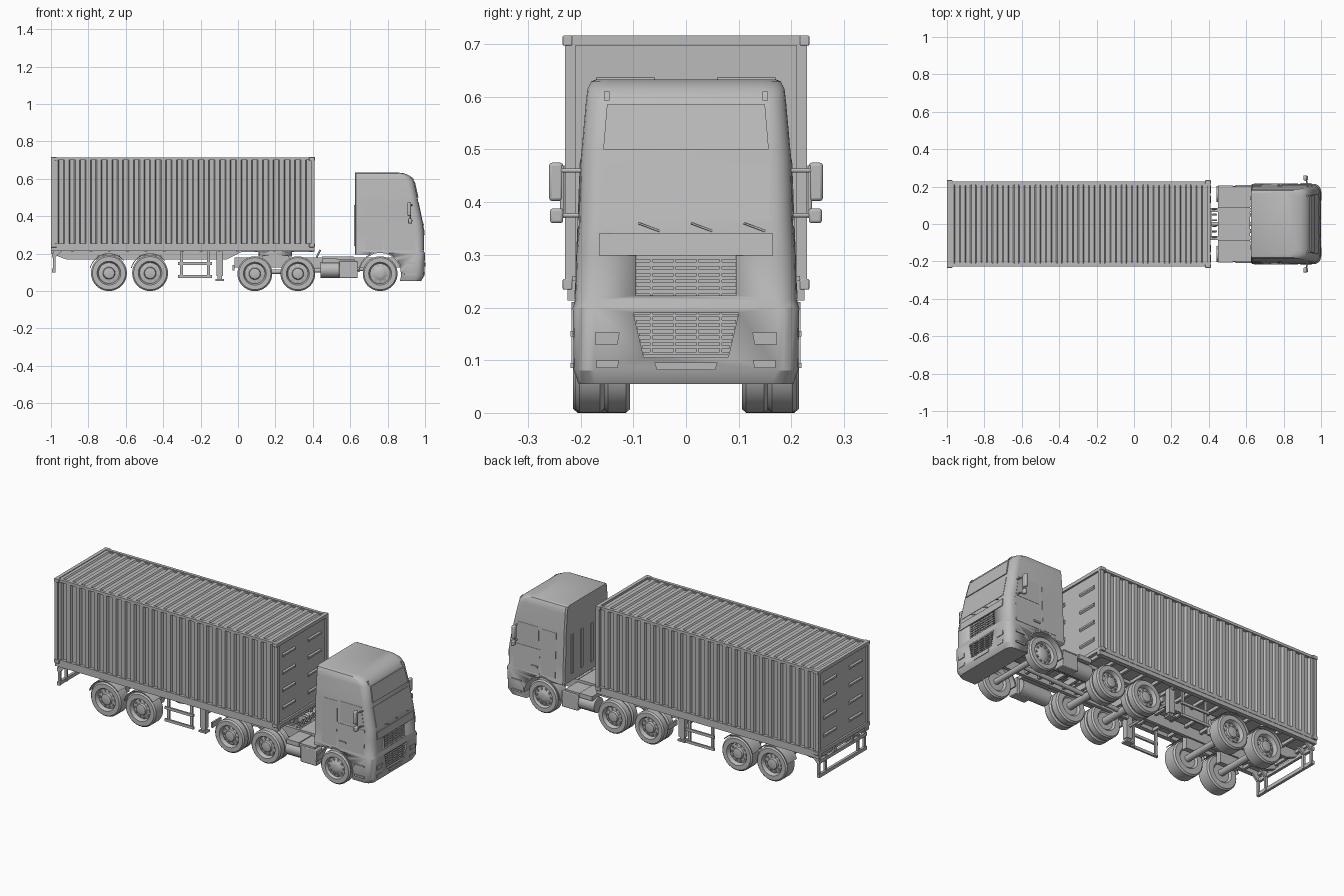
import bpy, bmesh, math
from mathutils import Matrix, Vector

cube = bpy.data.objects.get("Cube")
if cube:
    bpy.data.objects.remove(cube)

paint = bpy.data.materials.new("plain grey")
paint.use_nodes = True
GREY = (.5, .5, .5, 1)
paint.diffuse_color = GREY
paint.node_tree.nodes["Principled BSDF"].inputs["Base Color"].default_value = GREY


# Helpers: all lengths below are in hundredths of a unit
def finish(name, bm, bevel=0):
    bmesh.ops.scale(bm, vec=Vector((.01, .01, .01)), verts=bm.verts)
    bmesh.ops.recalc_face_normals(bm, faces=bm.faces)
    mesh = bpy.data.meshes.new(name)
    bm.to_mesh(mesh)
    bm.free()
    mesh.materials.append(paint)
    mesh.shade_smooth()
    mesh.set_sharp_from_angle(angle=math.radians(30))
    obj = bpy.data.objects.new(name, mesh)
    bpy.context.collection.objects.link(obj)
    if bevel:
        mod = obj.modifiers.new("Bevel", "BEVEL")
        mod.width = bevel * .01
        mod.segments = 2
    return obj


def loft(bm, rings, caps=True):
    rows = [[bm.verts.new(p) for p in ring] for ring in rings]
    for a, b in zip(rows, rows[1:]):
        for i in range(len(a)):
            j = (i + 1) % len(a)
            bm.faces.new((a[i], a[j], b[j], b[i]))
    if caps:
        bm.faces.new(rows[0][::-1])
        bm.faces.new(rows[-1])


def prism(name, outline, axis, span, mirror=False, bevel=0):
    place = {"x": lambda p, d: (d, p[0], p[1]),
             "y": lambda p, d: (p[0], d, p[1]),
             "z": lambda p, d: (p[0], p[1], d)}[axis]
    bm = bmesh.new()
    rings = [[place(p, d) for p in outline] for d in span]
    loft(bm, rings)
    if mirror:
        loft(bm, [[(x, -y, z) for x, y, z in ring] for ring in rings])
    return finish(name, bm, bevel)


def box(name, x, y, z, mirror=False, bevel=0):
    corners = [(x[0], y[0]), (x[1], y[0]), (x[1], y[1]), (x[0], y[1])]
    return prism(name, corners, "z", z, mirror, bevel)


def rod(name, start, end, radius, mirror=False):
    a, b = Vector(start), Vector(end)
    bm = bmesh.new()
    for side in ((1, -1) if mirror else (1,)):
        p, q = (Vector((v.x, v.y * side, v.z)) for v in (a, b))
        turn = (q - p).to_track_quat("Z", "Y").to_matrix().to_4x4()
        bmesh.ops.create_cone(bm, cap_ends=True, segments=16, radius1=radius, radius2=radius,
                              depth=(q - p).length, matrix=Matrix.Translation((p + q) / 2) @ turn)
    return finish(name, bm)


def circle(cx, y, cz, r, count=40):
    return [(cx + r * math.cos(i * math.tau / count), y, cz + r * math.sin(i * math.tau / count))
            for i in range(count)]


def arch(name, cx, cz, r, thick, y, start, stop):
    angles = [math.radians(start + (stop - start) * i / 14) for i in range(15)]
    line = [(cx + r * math.cos(a), cz + r * math.sin(a)) for a in angles]
    line += [(cx + (r - thick) * math.cos(a), cz + (r - thick) * math.sin(a)) for a in angles[::-1]]
    return prism(name, line, "y", y, True)


def wheel(name, cx, r, outer, width, dish):
    """Lathed tyre with dished rim, hub and a ring of bolts, on both sides."""
    bm = bmesh.new()
    inner = outer - width
    profile = [(.3, inner + 1), (.5, inner + 1), (.6, inner), (.92, inner), (1, inner + .8),
               (1, outer - .8), (.92, outer), (.66, outer), (.62, outer - .5),
               (.58, outer - dish), (.34, outer - dish + .5), (.3, outer - .6), (.15, outer - .3)]
    for side in (1, -1):
        loft(bm, [circle(cx, y * side, r, k * r) for k, y in profile])
        for x, y, z in circle(cx, outer - dish + .5, r, r * .46, 10):
            loft(bm, [circle(x, (y + d) * side, z, .6, 6) for d in (-.6, .3)])
    return finish(name, bm)


# Wheels
for label, cx in (("front", -47), ("rear", -69)):
    wheel(f"trailer_{label}_wheels", cx, 9.6, 21.4, 8, 2.2)
    arch(f"trailer_{label}_mudguards", cx, 9.6, 10.6, .4, (13, 21.5), 40, 165)
    rod(f"trailer_{label}_axle", (cx, -16, 9.6), (cx, 16, 9.6), 1.8)
    box(f"trailer_{label}_suspension", (cx - 6, cx + 6), (8, 11), (11, 19), True)
for label, cx in (("middle", 32), ("rear", 9)):
    wheel(f"tractor_{label}_outer_wheels", cx, 9.3, 21, 5, 2.2)
    wheel(f"tractor_{label}_inner_wheels", cx, 9.3, 15.6, 5, 2)
    rod(f"tractor_{label}_axle", (cx, -18, 9.3), (cx, 18, 9.3), 2)
wheel("steer_wheels", 76, 9.3, 21, 5.5, 1.4)
rod("steer_axle", (76, -18, 9.3), (76, 18, 9.3), 1.6)
rod("drive_shaft", (9, 0, 10), (72, 0, 12), 1.2)

# Container shell
END_X, NOSE_X = -100, 41


def corrugation(low, high, ribs=24):
    pitch = (NOSE_X - END_X - 3) / ribs
    line = []
    for i in range(ribs):
        x = END_X + 1.5 + i * pitch
        line += [(x + pitch * f, h) for f, h in ((0, high), (.4, high), (.5, low), (.9, low))]
    return line + [(NOSE_X - 1.5, high)]


def backed(line, depth):
    return line + [(line[-1][0], depth), (line[0][0], depth)]


prism("container_side_walls", backed(corrugation(21, 22.3), 20.5), "z", (24, 71), True)
prism("container_roof", backed(corrugation(70.4, 71.2), 70), "y", (-22, 22))
box("container_floor", (END_X + 1, NOSE_X - 1), (-22, 22), (23.5, 25))
for label, z in (("bottom", (23.5, 25.5)), ("top", (70, 71.5))):
    box(f"container_{label}_side_rails", (END_X, NOSE_X), (21, 22.7), z, True)
for label, x, out in (("nose", NOSE_X, 1), ("tail", END_X, -1)):
    box(f"container_{label}_wall", (x - 2 * out, x - out), (-21.5, 21.5), (24, 71))
    box(f"container_{label}_posts", sorted((x - 2 * out, x)), (21, 23), (24, 71), True)
    for level, z in (("top", (69.7, 71.6)), ("bottom", (23.4, 25.4))):
        box(f"container_{label}_{level}_beam", sorted((x - 2 * out, x)), (-22, 22), z)
        box(f"container_{label}_{level}_castings", sorted((x - 3 * out, x + .1 * out)),
            (21.6, 23.4), z, True, .2)
    for i in range(4):
        z = 32 + i * 10
        bar = [(x - 1.5 * out, z - 1), (x - .2 * out, z), (x - .2 * out, z + 1), (x - 1.5 * out, z + 2)]
        prism(f"container_{label}_pressing_{i + 1}", bar, "y", (6, 17), True)

# Trailer chassis
box("trailer_deck_edges", (END_X, NOSE_X), (20, 22.5), (21.3, 23.5), True)
beam = [(END_X, 23), (NOSE_X, 23), (NOSE_X, 21), (2, 21), (-6, 17), (-92, 17), (END_X, 20)]
prism("trailer_main_beams", beam, "y", (7, 9), True)
for i in range(15):
    x = END_X + 1 + i * 9.8
    box(f"trailer_cross_beam_{i + 1}", (x, x + 1.5), (-21, 21), (21.2, 23))
box("landing_legs", (-11.5, -8), (15, 18), (8, 22), True)
box("landing_feet", (-12, -7.5), (14.5, 18.5), (5.5, 6.5), True)
box("landing_leg_shafts", (-11, -8.5), (15.5, 17.5), (6, 9), True)
rod("landing_cross_shaft", (-10, -16, 15), (-10, 16, 15), .7)
for label, z in (("lower", 7), ("upper", 14)):
    box(f"side_guard_{label}_rails", (-32, -14), (19.5, 20.5), (z, z + 1.5), True)
for label, x in (("rear", -31), ("front", -16.5)):
    box(f"side_guard_{label}_posts", (x, x + 1.5), (18.7, 19.7), (7, 22), True)
brace = [(-99, 21.5), (-99, 10), (-97.6, 10), (-97.6, 18), (-94, 21.5)]
prism("rear_bumper_legs", brace, "y", (14, 15.2), True)
prism("rear_bumper_outer_legs", brace, "y", (20, 21.2), True)
box("rear_bumper_bar", (-99.5, -98), (-21.5, 21.5), (10, 12))
box("rear_light_bar", (-99.5, -98), (-21.5, 21.5), (18, 20))

# Tractor chassis
box("tractor_frame_rails", (-2, 94), (6.5, 8.5), (12.5, 18), True)
for i in range(9):
    x = i * 8
    box(f"tractor_cross_member_{i + 1}", (x, x + 1.5), (-7, 7), (13.5, 17))
prism("coupling_plate", [(x, z) for x, y, z in circle(20, 0, 0, 9, 24)], "z", (18.5, 20.8))
box("coupling_base", (13, 27), (-9, 9), (17, 19))
box("rear_tractor_lights", (-3, -2), (12, 20), (11, 14), True)
box("front_deck_plate", (53, 62.5), (9, 20), (15, 17), True)
box("rear_deck_plate", (45, 53), (9, 20.6), (15, 17.5), True)
box("gear_cover", (45, 62), (-9, 9), (16, 18.5))
rod("fuel_tanks", (44, 16, 11.3), (62, 16, 11.3), 4.3, True)
box("battery_boxes", (54, 64), (15, 20.8), (7, 16), True, .4)
for i in range(6):
    rod(f"air_line_{i + 1}", (42, i * 3 - 7, 18), (44, i * 3 - 7, 22), .5)

# Cab shell: height, front x, half width
SECTIONS = [(5.5, 98, 20.4), (8, 99.5, 21.3), (20, 100, 21.5), (21.5, 99.3, 21), (30, 99.5, 20.8),
            (36, 98.8, 20.3), (48, 96.3, 20), (50, 96, 19.8), (59, 94, 19), (61.5, 92, 18.7),
            (62.9, 89, 18), (63.3, 86, 17)]


def skin(z, column):
    for a, b in zip(SECTIONS, SECTIONS[1:]):
        if a[0] <= z <= b[0]:
            return a[column] + (b[column] - a[column]) * (z - a[0]) / (b[0] - a[0])


def cab_ring(z, front, half):
    ring = [(62.5, -half + 1), (63.2, -half)]
    for step in range(6):
        a = math.radians(step * 18 - 90)
        ring.append((front - 4 + 4 * math.cos(a), -half + 4 + 4 * math.sin(a)))
    ring += [(x, -y) for x, y in ring[::-1]]
    return [(x, y, z) for x, y in ring]


bm = bmesh.new()
loft(bm, [cab_ring(*s) for s in SECTIONS])
cab = finish("cab_shell", bm)
LOWER_GRILLE = [(-8, 10.5), (8, 10.5), (10, 19), (-10, 19)]
cutters = [
    prism("arch_cutter", [(x, z) for x, y, z in circle(76, 0, 9.3, 11.2)], "y", (-30, 30)),
    box("rear_underside_cutter", (50, 76), (-30, 30), (0, 19.5)),
    prism("lower_grille_cutter", LOWER_GRILLE, "x", (97.5, 110)),
    box("upper_grille_cutter", (97.5, 110), (-9.5, 9.5), (22.3, 30.3))]
for cutter in cutters:
    cutter.hide_render = True
    cutter.hide_set(True)
    cutter.display_type = "WIRE"
    mod = cab.modifiers.new(cutter.name, "BOOLEAN")
    mod.object = cutter
    mod.solver = "EXACT"
arch("front_mudguards", 76, 9.3, 11.8, .7, (15, 21.7), 0, 175)


# Panels that follow the cab skin
def front_panel(name, outline, out, mirror=False):
    bm = bmesh.new()
    for side in ((1, -1) if mirror else (1,)):
        loft(bm, [[(skin(z, 1) + d, y * side, z) for y, z in outline] for d in (-.5, out)])
    return finish(name, bm)


def side_panel(name, outline, out):
    bm = bmesh.new()
    for side in (1, -1):
        loft(bm, [[(x, (skin(z, 2) + d) * side, z) for x, z in outline] for d in (-.5, out)])
    return finish(name, bm)


front_panel("windscreen", [(-16, 36.5), (16, 36.5), (15.8, 47.5), (-15.8, 47.5)], .2)
front_panel("sun_visor", [(-15.7, 50), (-11, 50), (-9, 50), (9, 50), (11, 50), (15.7, 50),
                          (15, 58.5), (-15, 58.5)], .5)
front_panel("hood_panel", [(-15, 21.6), (15, 21.6), (16.5, 29.9), (-16.5, 29.9)][2:]
            + [(-16.5, 34), (16.5, 34)], .4)
front_panel("headlights", [(13, 13), (17.3, 13), (17.3, 15.3), (12.6, 15.3)], .4, True)
front_panel("fog_lights", [(13, 8.5), (17, 8.5), (17, 10), (12.7, 10)], .3, True)
front_panel("number_plate", [(-5.5, 8.1), (5.5, 8.1), (6, 9.6), (-6, 9.6)], .3)
front_panel("marker_lamps", [(14.5, 59.3), (15.6, 59.3), (15.6, 61), (14.5, 61)], .6, True)
side_panel("side_windows", [(79, 36.5), (94, 36.5), (92, 48), (79, 48)], .15)
side_panel("door_panels", [(78, 21.6), (94.5, 21.6), (94.5, 35.5), (78, 35.5)], .2)
side_panel("door_handles", [(79, 25), (83, 25), (83, 26), (79, 26)], .7)
side_panel("locker_hatches", [(68, 22), (77, 22), (77, 47.5), (68, 47.5)], .15)
for i in range(7):
    z = 11 + i * 1.2
    half = 8 + (z - 10.5) * .23
    box(f"lower_grille_slat_{i + 1}", (97, 99.3), (-half, half), (z, z + .6))
    if i < 6:
        z = 22.6 + i * 1.3
        box(f"upper_grille_slat_{i + 1}", (97, 98.8), (-9.5, 9.5), (z, z + .8))
for i in range(4):
    y = i * 4.4 - 6.8
    box(f"grille_upright_{i + 1}", (97, 99), (y, y + .4), (22.3, 30.3))
    box(f"lower_grille_upright_{i + 1}", (97, 99.5), (y, y + .4), (11, 19))
    box(f"back_wall_rib_{i + 1}", (61.9, 63), (y * 2, y * 2 + 2), (24, 46))
for i in range(3):
    y = i * 10 - 9
    rod(f"wiper_{i + 1}", (99.2, y, 36), (98.9, y + 4, 34.5), .2)

# Mirrors and steps
box("main_mirrors", (90.5, 92.5), (23.3, 26), (40.2, 47.5), True, .6)
box("wide_mirrors", (91, 93), (23.3, 25.8), (36, 38.8), True, .5)
rod("upper_mirror_arms", (93, 19.5, 46), (92, 24, 46), .4, True)
rod("lower_mirror_arms", (93, 19.5, 37.5), (92, 24, 37.5), .4, True)
rod("mirror_posts", (92, 23.5, 37), (92, 23.5, 47), .4, True)
for label, z in (("lower", 8.5), ("upper", 14.5)):
    box(f"{label}_cab_steps", (89, 95), (20.8, 21.9), (z, z + 1), True)
